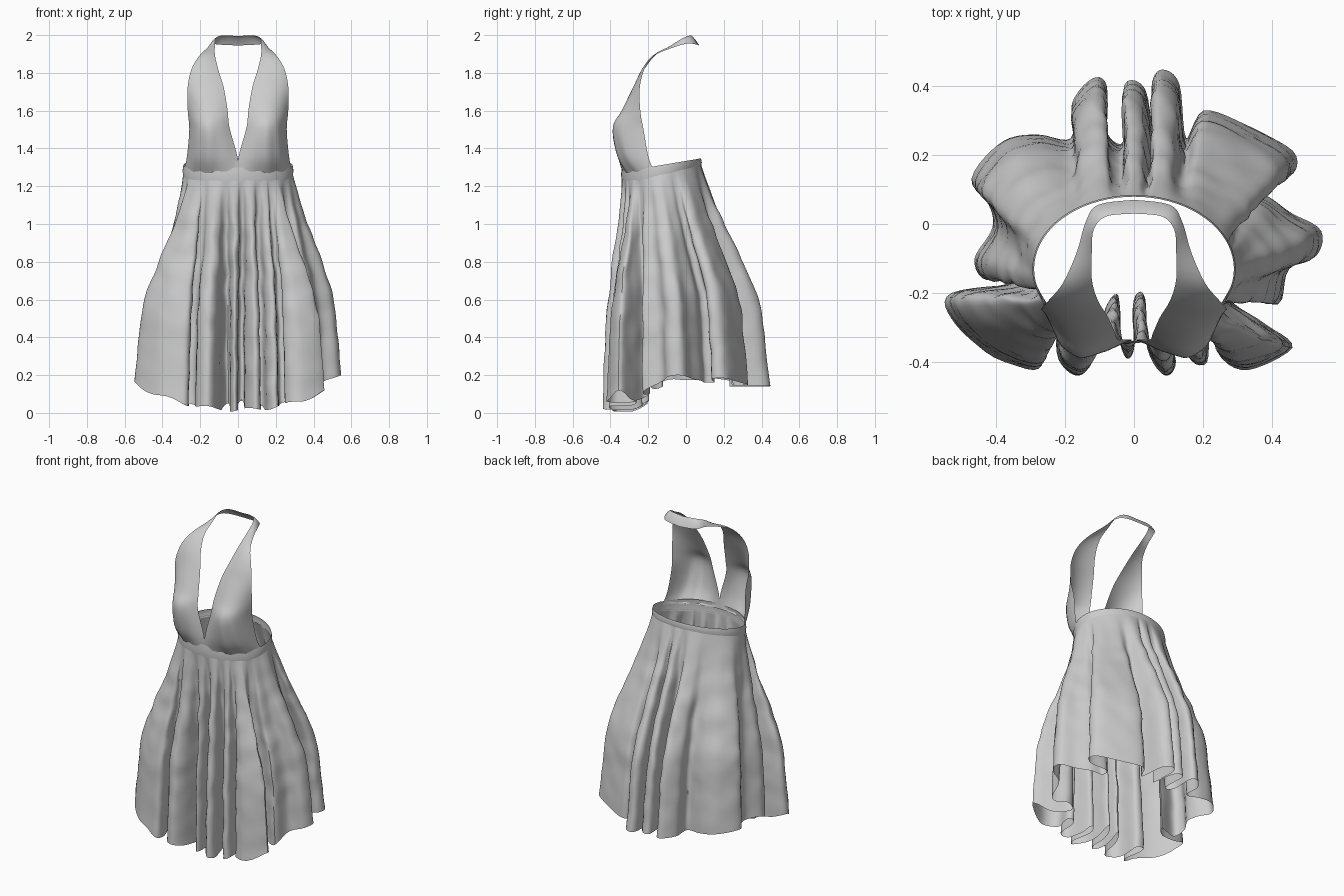
import bpy, math
from mathutils import Vector, noise

if "Cube" in bpy.data.objects:
    bpy.data.objects.remove(bpy.data.objects["Cube"])


def spline(pts, steps, closed=False):
    """Catmull-Rom samples through points of any dimension."""
    n, out = len(pts), []
    P = [Vector(p) for p in pts]
    get = (lambda i: P[i % n]) if closed else (lambda i: P[max(0, min(n - 1, i))])
    for i in range(n if closed else n - 1):
        a, b, c, d = get(i - 1), get(i), get(i + 1), get(i + 2)
        for k in range(steps):
            t = k / steps
            out.append(b + (c - a) * (t / 2) + (a * 2 - b * 5 + c * 4 - d) * (t * t / 2)
                       + (b * 3 - a - c * 3 + d) * (t ** 3 / 2))
    return out if closed else out + [P[-1]]


def smooth(a, b, v):
    t = max(0, min(1, (v - a) / (b - a)))
    return t * t * (3 - 2 * t)


def grid(name, rows, closed=False, angle=40):
    """Skin rows of points into a sheet."""
    w = len(rows[0])
    verts = [tuple(p) for r in rows for p in r]
    faces = [(j * w + i, j * w + (i + 1) % w, (j + 1) * w + (i + 1) % w, (j + 1) * w + i)
             for j in range(len(rows) - 1) for i in range(w if closed else w - 1)]
    me = bpy.data.meshes.new(name)
    me.from_pydata(verts, [], faces)
    ob = bpy.data.objects.new(name, me)
    bpy.context.collection.objects.link(ob)
    bpy.ops.object.select_all(action='DESELECT')
    ob.select_set(True)
    bpy.context.view_layer.objects.active = ob
    bpy.ops.object.shade_smooth_by_angle(angle=math.radians(angle))
    return ob


def waist(a, grow=0.0):
    return Vector(((0.285 + grow) * math.cos(a), -0.13 + (0.205 + grow) * math.sin(a)))


def band_top(y):
    return 1.30 + max(0, y + 0.2) * 0.17


def band_bottom(y):
    return 1.225 + max(0, y + 0.25) * 0.24


# Skirt: hem outline with deep folds, counter-clockwise from the left front lobe
hem = [(-.53, -.20), (-.53, -.27), (-.43, -.37), (-.29, -.42), (-.26, -.36), (-.29, -.26),
       (-.23, -.26), (-.22, -.39), (-.16, -.44), (-.11, -.38), (-.08, -.24), (-.045, -.21),
       (-.04, -.33), (-.02, -.39), (0, -.35), (0, -.22), (.03, -.21), (.04, -.36),
       (.09, -.44), (.12, -.40), (.09, -.26), (.13, -.24), (.16, -.38), (.21, -.40),
       (.22, -.27), (.26, -.28), (.25, -.38), (.33, -.42), (.46, -.36), (.38, -.29),
       (.28, -.22), (.33, -.19), (.42, -.23), (.45, -.13), (.53, -.09), (.54, -.02),
       (.46, .03), (.39, .08), (.32, .10), (.33, .15), (.45, .14), (.46, .21), (.32, .29),
       (.20, .33), (.15, .25), (.13, .40), (.08, .445), (.05, .40), (.06, .24),
       (.03, .39), (-.03, .40), (-.03, .24), (-.08, .27), (-.08, .40), (-.12, .42),
       (-.18, .35), (-.18, .25), (-.28, .26), (-.38, .24), (-.47, .13), (-.42, .06),
       (-.41, -.01), (-.46, -.10), (-.43, -.16), (-.31, -.12), (-.36, -.17)]
outline = spline(hem, 5, True)
n = len(outline)
ang = []
for p in outline:
    a = math.atan2(p.y, p.x)
    if ang:
        a += 2 * math.pi * round((ang[-1] - a) / (2 * math.pi))
    ang.append(a)
K = 12


def wrapped(i):
    return ang[i % n] + 2 * math.pi * (i // n)


# evenly eased angles that tie each hem point to the waist
even = [sum(wrapped(i + k) for k in range(-K, K + 1)) / (2 * K + 1) for i in range(n)]


def hem_z(p):
    front = 0.005 + 0.45 * p.x * p.x + 0.02 * (0.5 + 0.5 * math.sin(p.x * 30))
    side = 0.14 + 0.2 * p.x * p.x
    return front + (side - front) * smooth(-0.3, -0.05, p.y)


flare = spline([(0, 0), (.2, .25), (.4, .56), (.6, .83), (.8, .93), (1, 1)], 8)
rows = []
for t, f in flare:
    row = []
    for p, a in zip(outline, even):
        w = waist(a, 0.005)
        z0 = band_bottom(w.y) + 0.01
        q = w.lerp(p, f)
        z = z0 + (hem_z(p) - z0) * t
        wob = noise.noise_vector(Vector((q.x, q.y, z)) * 10) * 0.012 * min(1, t * 4) * (1 - 0.6 * t)
        row.append((q.x + wob.x, q.y + wob.y, z))
    rows.append(row)
grid("pleated_skirt", rows, True, 50)

# Waistband: tilted flat belt
M, rows = 72, []
for h, g in ((0, .005), (.5, .009), (1, .004)):
    row = []
    for i in range(M):
        p = waist(2 * math.pi * i / M, g)
        row.append((p.x, p.y, band_bottom(p.y) + h * (band_top(p.y) - band_bottom(p.y))))
    rows.append(row)
grid("waistband", rows, True)

# Halter half: inner edge, middle and outer edge from waist to back of neck
panel = [(0, -.335, 1.27, -.18, -.295, 1.27, -.285, -.17, 1.28),
         (-.004, -.335, 1.36, -.18, -.35, 1.36, -.270, -.20, 1.36),
         (-.045, -.335, 1.51, -.18, -.378, 1.51, -.258, -.225, 1.50),
         (-.055, -.315, 1.60, -.18, -.335, 1.60, -.266, -.242, 1.60),
         (-.075, -.270, 1.72, -.18, -.280, 1.72, -.267, -.245, 1.72),
         (-.105, -.220, 1.82, -.178, -.233, 1.82, -.246, -.220, 1.82),
         (-.122, -.160, 1.895, -.165, -.172, 1.895, -.205, -.170, 1.89),
         (-.122, -.080, 1.945, -.145, -.082, 1.94, -.165, -.080, 1.93),
         (-.116, -.015, 1.985, -.13, -.005, 1.975, -.140, .005, 1.955),
         (-.080, .022, 1.998, -.095, .040, 1.98, -.105, .055, 1.95),
         (0, .030, 1.995, 0, .050, 1.975, 0, .070, 1.945)]
edges = [spline([r[k:k + 3] for r in panel], 5) for k in (0, 3, 6)]
rows = []
for a, m, b in zip(*edges):
    row = []
    for i in range(15):
        u = i / 14
        p = a * ((1 - u) * (1 - 2 * u)) + m * (4 * u * (1 - u)) + b * (u * (2 * u - 1))
        # soft gathers over the bust
        p.y += 0.005 * math.sin(u * 22 + p.z * 6) * smooth(0, .2, 1.6 - p.z) * math.sin(math.pi * u)
        p.x = min(p.x, 0)
        row.append(p)
    rows.append(row)
halter = grid("halter_bodice", rows)
mirror = halter.modifiers.new("mirror", 'MIRROR')
mirror.use_clip = True
mirror.merge_threshold = 0.001
